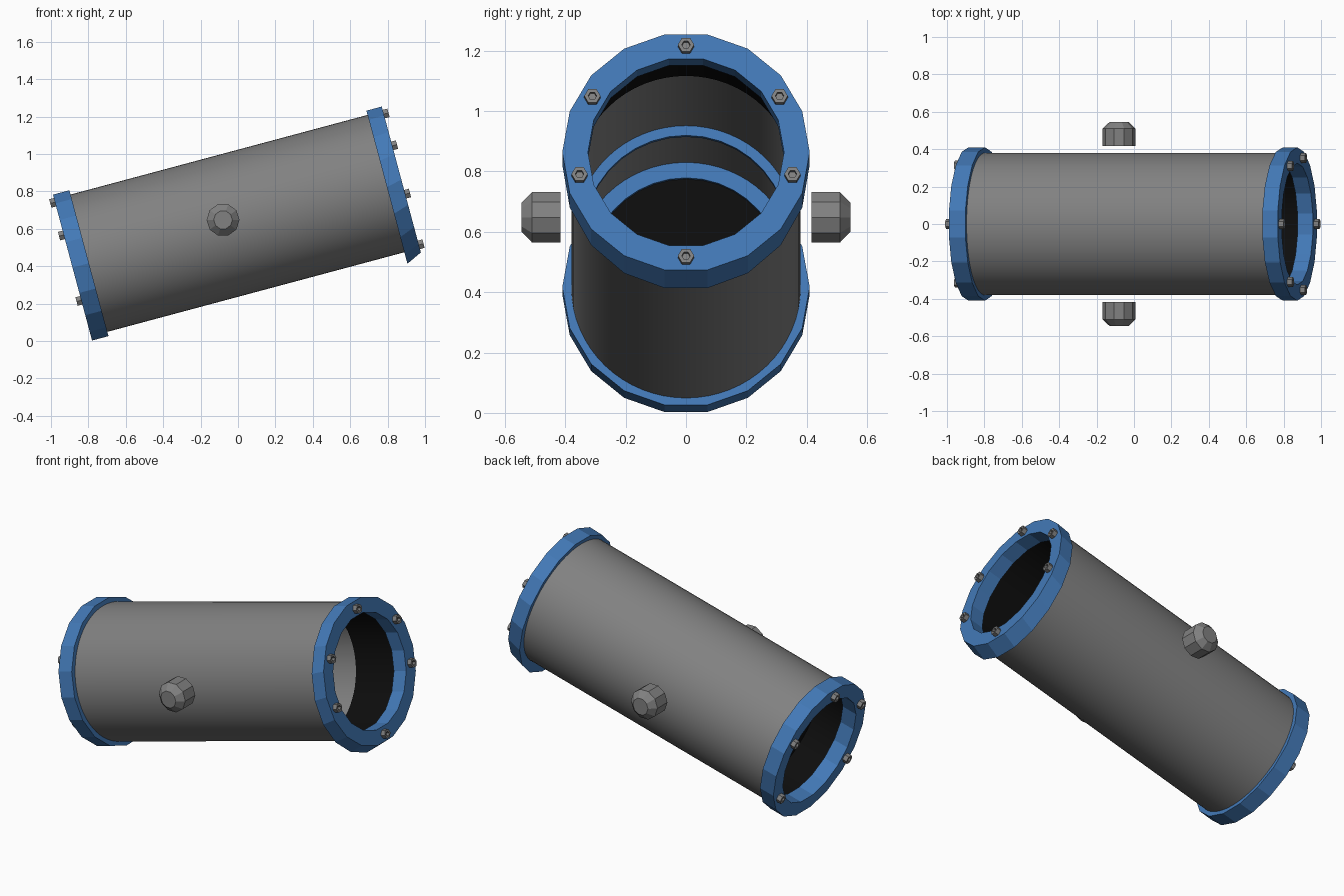
import bpy, bmesh, math
from mathutils import Matrix, Vector

if "Cube" in bpy.data.objects:
    bpy.data.objects.remove(bpy.data.objects["Cube"])


def material(name, rgb):
    m = bpy.data.materials.new(name)
    m.diffuse_color = (*rgb, 1)
    m.use_nodes = True
    m.node_tree.nodes["Principled BSDF"].inputs["Base Color"].default_value = m.diffuse_color
    return m


GRAY = material("gray metal", (0.22, 0.22, 0.22))
BLUE = material("blue paint", (0.055, 0.19, 0.47))
BLACK = material("matte black", (0.004, 0.004, 0.004))

# Tube frame: local x runs along the tilted tube axis
TUBE = Matrix.Translation((0, 0, 0.63)) @ Matrix.Rotation(math.radians(-15), 4, 'Y')


def lathe(name, profile, n, mat, matrix, closed=True, smooth=False, drop=None):
    """Turn (x, radius) points round local x; open profiles get flat caps."""
    bm = bmesh.new()
    rings = []
    for x, r in profile:
        ring = []
        for i in range(n):
            a = math.tau * i / n
            y, z = r * math.cos(a), r * math.sin(a)
            if drop and abs(x - drop[0]) < 1e-6 and r > 0.4:
                z -= drop[1] * (1 - math.sin(a)) / 2
            ring.append(bm.verts.new((x, y, z)))
        rings.append(ring)
    pairs = list(zip(rings, rings[1:]))
    if closed:
        pairs.append((rings[-1], rings[0]))
    else:
        bm.faces.new(rings[0])
        bm.faces.new(rings[-1])
    for p, q in pairs:
        for i in range(n):
            j = (i + 1) % n
            bm.faces.new((p[i], p[j], q[j], q[i]))
    bmesh.ops.recalc_face_normals(bm, faces=bm.faces)
    me = bpy.data.meshes.new(name)
    bm.to_mesh(me)
    bm.free()
    me.materials.append(mat)
    ob = bpy.data.objects.new(name, me)
    bpy.context.collection.objects.link(ob)
    ob.matrix_world = matrix
    if smooth:
        bpy.ops.object.select_all(action='DESELECT')
        ob.select_set(True)
        bpy.context.view_layer.objects.active = ob
        bpy.ops.object.shade_smooth_by_angle(angle=math.radians(30))
    return ob


def ring(name, x0, x1, r_in, r_out, n, mat, **kw):
    return lathe(name, [(x0, r_in), (x0, r_out), (x1, r_out), (x1, r_in)], n, mat, TUBE, **kw)


# Main tube and its black end linings
ring("tube", -0.85, 0.85, 0.368, 0.38, 64, GRAY, smooth=True)
ring("upper_lining", 0.53, 0.83, 0.362, 0.369, 64, BLACK, smooth=True)
ring("lower_lining", -0.83, -0.62, 0.362, 0.369, 64, BLACK, smooth=True)

# End flanges; the upper one has a lower lip on its back edge
ring("lower_flange", -0.916, -0.825, 0.325, 0.41, 18, BLUE)
ring("upper_flange", 0.819, 0.904, 0.325, 0.41, 18, BLUE, drop=(0.819, 0.04))

# Inner rings and closing disc
ring("middle_ring", -0.15, -0.13, 0.335, 0.372, 36, BLUE)
ring("disc_holder", -0.62, -0.60, 0.315, 0.372, 36, BLUE)
lathe("inner_disc", [(-0.64, 0.366), (-0.615, 0.366)], 36, BLACK, TUBE, closed=False)

# Socket-head bolts on both flanges
BOLT = [(-0.005, 0.027), (0.026, 0.027), (0.026, 0.014), (0.008, 0.014)]


def bolts(name, x, angles, flip):
    for k, deg in enumerate(angles):
        a = math.radians(deg)
        m = TUBE @ Matrix.Translation((x, 0.362 * math.cos(a), 0.362 * math.sin(a)))
        if flip:
            m = m @ Matrix.Rotation(math.pi, 4, 'Z')
        lathe(f"{name}_{k + 1}", BOLT, 6, GRAY, m, closed=False)


bolts("upper_bolt", 0.904, (90, 31, 149, -13, 193, 270), False)
bolts("lower_bolt", -0.916, (90, 30, 150, -30, 210), True)

# Side pivots, standing just clear of the tube
for side, name in ((1, "back_pivot"), (-1, "front_pivot")):
    m = Matrix.Translation((-0.08, 0, 0.648)) @ Matrix.Rotation(side * math.pi / 2, 4, 'Z')
    lathe(name, [(0.416, 0.088), (0.51, 0.088), (0.546, 0.05)], 10, GRAY, m, closed=False)
